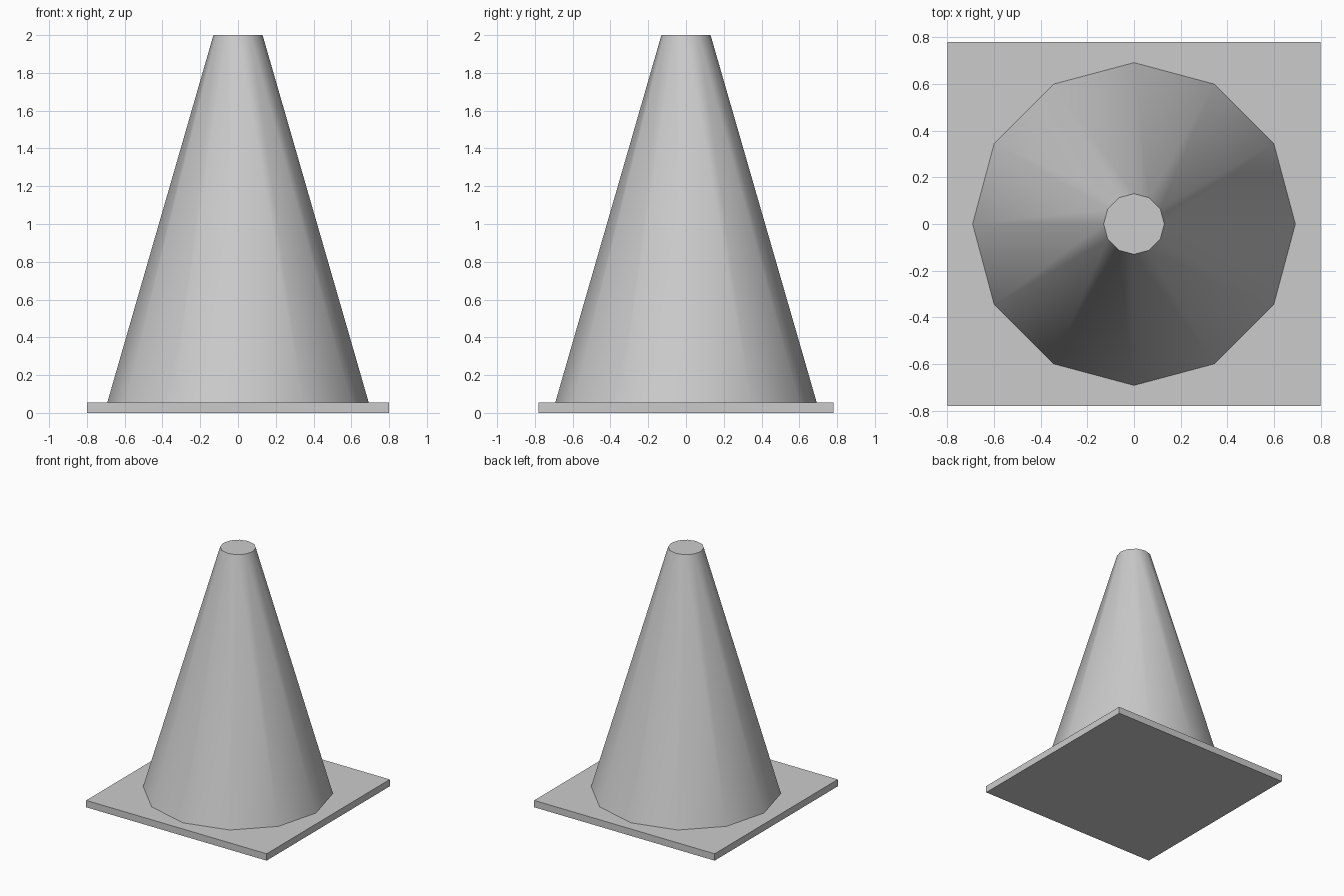
import bpy
import math

cube = bpy.data.objects.get("Cube")
if cube:
    bpy.data.objects.remove(cube, do_unlink=True)

BASE_HEIGHT = 0.055
TOTAL_HEIGHT = 2.0

# Single plain grey
grey = bpy.data.materials.new("light grey")
grey.use_nodes = True
colour = (0.6, 0.6, 0.6, 1.0)
grey.diffuse_color = colour
grey.node_tree.nodes["Principled BSDF"].inputs["Base Color"].default_value = colour


def finish(name):
    obj = bpy.context.object
    obj.name = name
    obj.data.name = name
    obj.data.materials.append(grey)
    return obj


# Flat rectangular foot plate
bpy.ops.mesh.primitive_cube_add(size=1, location=(0, 0, BASE_HEIGHT / 2))
plate = finish("base_plate")
plate.scale = (1.6, 1.56, BASE_HEIGHT)
bpy.ops.object.transform_apply(location=False, rotation=False, scale=True)

# Twelve-sided tapering body, smooth around its sides with crisp rims
bpy.ops.mesh.primitive_cone_add(
    vertices=12, radius1=0.692, radius2=0.13,
    depth=TOTAL_HEIGHT - BASE_HEIGHT,
    location=(0, 0, (TOTAL_HEIGHT + BASE_HEIGHT) / 2))
finish("cone_body")
bpy.ops.object.shade_smooth_by_angle(angle=math.radians(40))
